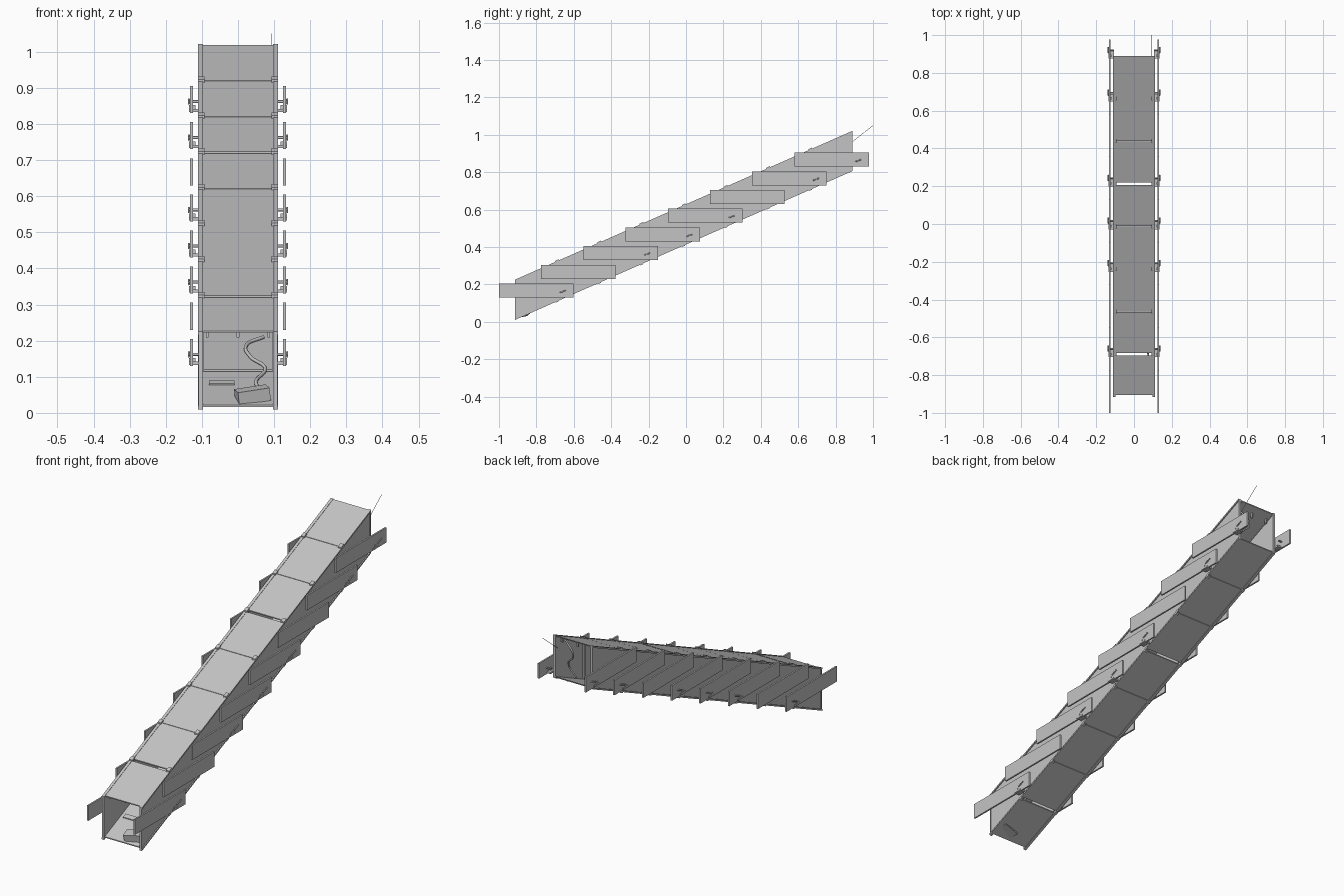
import bpy, bmesh, math
from mathutils import Vector

cube = bpy.data.objects.get("Cube")
if cube:
    bpy.data.objects.remove(cube)

grey = bpy.data.materials.new("plain grey")
grey.use_nodes = True
COLOUR = (0.55, 0.55, 0.55, 1)
grey.diffuse_color = COLOUR
grey.node_tree.nodes["Principled BSDF"].inputs["Base Color"].default_value = COLOUR

SLOPE = 0.441
FRONT, BACK = -0.915, 0.89
BAYS = 8
STEP = (BACK - FRONT) / BAYS
HEIGHT = 0.215


def floor_z(y):
    return 0.01 + SLOPE * (y - FRONT)


def block(name, x, y, z, sloped=True):
    """Box from ranges; a sloped one has z measured above the ramp line."""
    bm = bmesh.new()
    bmesh.ops.create_cube(bm, size=1)
    for v in bm.verts:
        v.co = Vector([r[0] if c < 0 else r[1] for c, r in zip(v.co, (x, y, z))])
        if sloped:
            v.co.z += floor_z(v.co.y)
    mesh = bpy.data.meshes.new(name)
    bm.to_mesh(mesh)
    bm.free()
    mesh.materials.append(grey)
    obj = bpy.data.objects.new(name, mesh)
    bpy.context.collection.objects.link(obj)
    return obj


def both(name, x, y, z, sloped=True):
    for side, s in (("left", 1), ("right", -1)):
        block(f"{side}_{name}", sorted((s * x[0], s * x[1])), y, z, sloped)


def tube(name, points, radius, smooth=True):
    curve = bpy.data.curves.new(name, "CURVE")
    curve.dimensions = "3D"
    curve.bevel_depth = radius
    curve.bevel_resolution = 2
    curve.use_fill_caps = True
    spline = curve.splines.new("BEZIER" if smooth else "POLY")
    pts = spline.bezier_points if smooth else spline.points
    pts.add(len(points) - 1)
    for p, co in zip(pts, points):
        if smooth:
            p.co = co
            p.handle_left_type = p.handle_right_type = "AUTO"
        else:
            p.co = (*co, 1)
    curve.materials.append(grey)
    obj = bpy.data.objects.new(name, curve)
    bpy.context.collection.objects.link(obj)


# Side walls and the rails along their edges
both("wall", (0.1, 0.106), (FRONT, BACK), (0, HEIGHT))
for level, z in (("bottom", 0), ("top", HEIGHT - 0.008)):
    both(f"{level}_rail", (0.097, 0.111), (FRONT, BACK), (z, z + 0.008))
for end, y in (("front", FRONT), ("back", BACK - 0.006)):
    both(f"{end}_post", (0.097, 0.109), (y, y + 0.006), (0, HEIGHT))

# Roof and floor panels, with wider gaps at two joints
for i in range(BAYS):
    y0, y1 = FRONT + i * STEP, FRONT + (i + 1) * STEP
    start = y0 + (0.006 if i in (1, 5) else 0.001)
    end = y1 - (0.006 if i in (0, 4) else 0.001)
    if i == 0:
        start += 0.008
    block(f"floor_panel_{i + 1}", (-0.1, 0.1), (start, end), (0.003, 0.008))
    block(f"roof_panel_{i + 1}", (-0.1, 0.1), (start, end), (HEIGHT - 0.007, HEIGHT - 0.002))
    # Joint clips and ribs inside the tunnel
    if i:
        both(f"roof_clip_{i}", (0.093, 0.111), (y0 - 0.01, y0 + 0.01), (HEIGHT - 0.004, HEIGHT + 0.006))
        both(f"floor_clip_{i}", (0.097, 0.111), (y0 - 0.008, y0 + 0.008), (-0.004, 0.01))
        both(f"inner_rib_{i}", (0.094, 0.1), (y0 - 0.006, y0 + 0.006), (0.008, HEIGHT - 0.007))

# Level boards along both sides, with brackets on most of them
for i in range(BAYS):
    y0, z0 = -1 + i * 0.2257, 0.13 + i * 0.1
    both(f"side_board_{i + 1}", (0.125, 0.133), (y0, y0 + 0.398), (z0, z0 + 0.075), False)
    if i not in (1, 5):
        both(f"bracket_{i + 1}", (0.106, 0.136), (y0 + 0.295, y0 + 0.335), (z0 + 0.003, z0 + 0.012), False)
        both(f"bracket_foot_{i + 1}", (0.118, 0.136), (y0 + 0.305, y0 + 0.317), (z0 + 0.012, z0 + 0.022), False)
        for s in (-1, 1):
            y, z = y0 + 0.325, z0 + 0.026
            tube(f"bracket_bolt_{i + 1}", [(s * 0.136, y, z), (s * 0.136, y + 0.032, z + 0.012)], 0.003, False)
            tube(f"bracket_pin_{i + 1}", [(s * 0.106, y + 0.015, z + 0.006), (s * 0.138, y + 0.015, z + 0.006)], 0.004, False)

# Loose fittings on the floor inside the front opening
path = [(0.07, 0.21), (0.025, 0.19), (0.035, 0.155), (0.075, 0.125), (0.05, 0.085), (0.07, 0.055)]
tube("floor_hose", [(x, FRONT + (z - 0.025) / SLOPE, z) for x, z in path], 0.005)
case = block("tilted_case", (-0.045, 0.045), (-0.025, 0.025), (-0.018, 0.018), False)
case.location = (0.04, -0.87, 0.05)
case.rotation_euler = (0.2, -0.15, 0.2)
scrap = block("floor_scrap", (-0.08, -0.01), (-0.79, -0.77), (0.012, 0.016))

# Hangers under the roof and a loose cable at the back opening
for x in (-0.085, 0, 0.085):
    for y in (FRONT + 0.03, BACK - 0.04):
        block("roof_hanger", (x - 0.004, x + 0.004), (y, y + 0.008), (HEIGHT - 0.03, HEIGHT - 0.007))
tube("back_cable", [(0.07, 0.85, 0.99), (0.02, 0.86, 0.93), (0.06, 0.84, 0.87), (0.03, 0.82, 0.8)], 0.004)

# Thin rod sticking out of the back
tube("thin_rod", [(0.092, 0.88, 0.955), (0.092, 1.0, 1.05)], 0.001, False)
